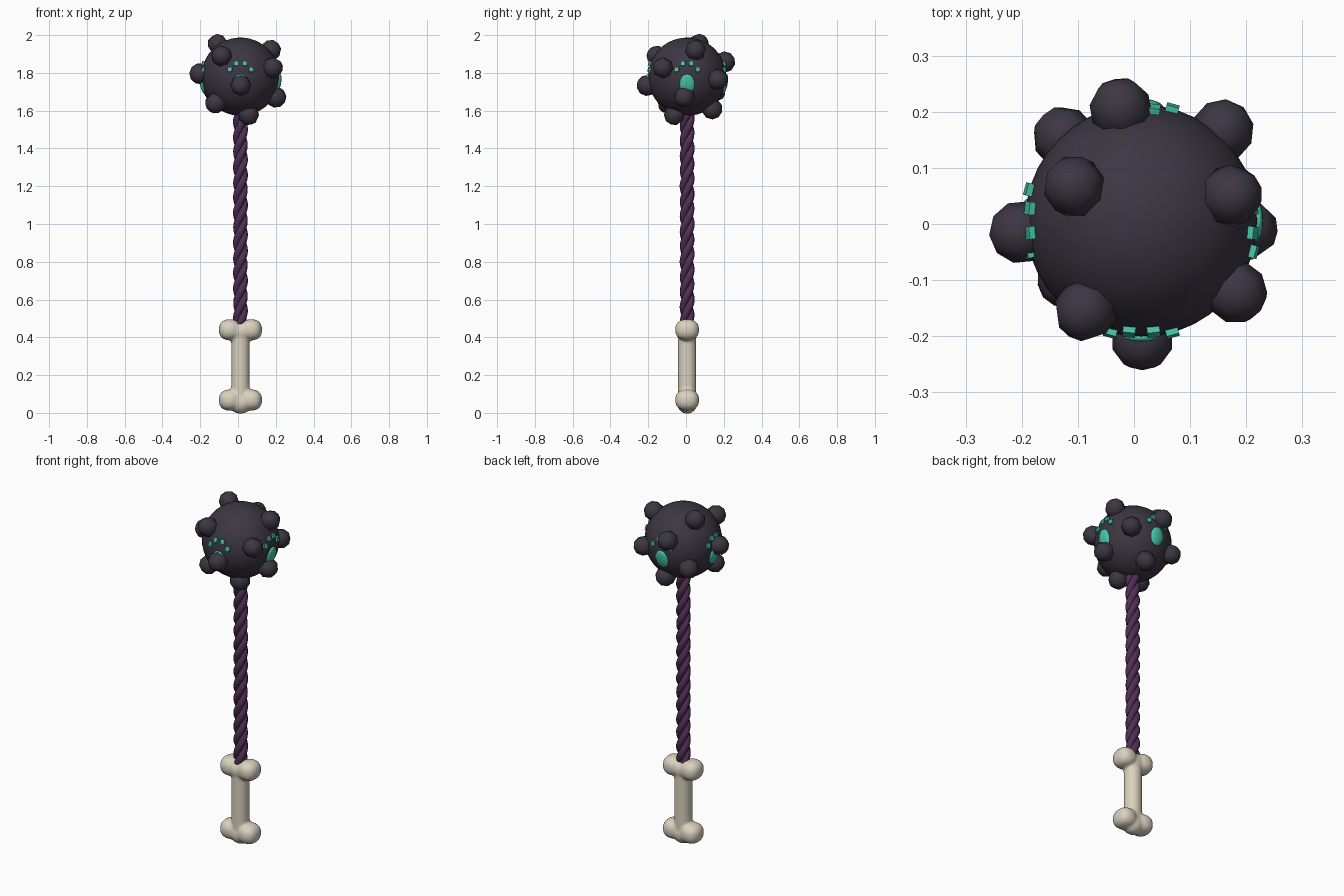
import bpy, bmesh, math
from mathutils import Vector, Matrix

if "Cube" in bpy.data.objects:
    bpy.data.objects.remove(bpy.data.objects["Cube"])

AX, AY = 0.013, 0.006            # the axis sits slightly off the bounding-box centre
BALL = Vector((AX, AY, 1.78))
R = 0.207


def material(name, rgb):
    m = bpy.data.materials.new(name)
    m.diffuse_color = (*rgb, 1)
    m.use_nodes = True
    m.node_tree.nodes["Principled BSDF"].inputs["Base Color"].default_value = m.diffuse_color
    return m


DARK = material("dark_iron", (0.045, 0.037, 0.053))
PURPLE = material("purple_rope", (0.085, 0.029, 0.092))
BONE = material("bone_ivory", (0.70, 0.64, 0.52))
TEAL = material("teal_paint", (0.062, 0.55, 0.39))


def finish(bm, name, mat, smooth=True):
    me = bpy.data.meshes.new(name)
    bm.to_mesh(me)
    bm.free()
    ob = bpy.data.objects.new(name, me)
    bpy.context.collection.objects.link(ob)
    me.materials.append(mat)
    for p in me.polygons:
        p.use_smooth = smooth
    return ob


def on_ball(az, el, dist):
    """Frame on the ball: local z points outward, local y points up."""
    n = Vector((math.cos(el) * math.cos(az), math.cos(el) * math.sin(az), math.sin(el)))
    side = Vector((0, 0, 1)).cross(n).normalized()
    up = n.cross(side)
    rot = Matrix((side, up, n)).transposed().to_4x4()
    return Matrix.Translation(BALL + n * dist) @ rot


# ball head
bm = bmesh.new()
bmesh.ops.create_uvsphere(bm, u_segments=40, v_segments=24, radius=R,
                          matrix=Matrix.Translation(BALL))
finish(bm, "ball_head", DARK)

# studs in a golden-angle spiral over the ball
bm = bmesh.new()
for i in range(1, 14):
    el = math.asin(1 - 2 * (i + 0.5) / 14)
    az = math.radians(153 - 137.508 * (i - 1))
    bmesh.ops.create_uvsphere(bm, u_segments=8, v_segments=5, radius=0.056,
                              matrix=on_ball(az, el, 0.217))
finish(bm, "studs", DARK)

# paw prints on four sides: one oval pad and four toes each
pads, toes = bmesh.new(), bmesh.new()
for k in range(4):
    az = k * math.pi / 2
    bmesh.ops.create_uvsphere(pads, u_segments=16, v_segments=10, radius=1,
                              matrix=on_ball(az, -0.195, R - 0.004)
                              @ Matrix.Diagonal((0.041, 0.054, 0.015, 1)))
    for da, el in ((-0.27, 0.18), (-0.11, 0.335), (0.11, 0.335), (0.27, 0.18)):
        bmesh.ops.create_cube(toes, size=1, matrix=on_ball(az + da, el, R + 0.001)
                              @ Matrix.Diagonal((0.023, 0.026, 0.018, 1)))
finish(pads, "paw_pads", TEAL)
finish(toes, "paw_toes", TEAL, smooth=False)

# twisted rope shaft of three strands
cu = bpy.data.curves.new("rope_shaft", 'CURVE')
cu.dimensions = '3D'
cu.bevel_depth = 0.0205
cu.bevel_resolution = 2
cu.use_fill_caps = True
Z0, Z1, PITCH, STEPS = 0.46, 1.60, 0.24, 110
for s in range(3):
    sp = cu.splines.new('POLY')
    sp.points.add(STEPS)
    for i, p in enumerate(sp.points):
        z = Z0 + (Z1 - Z0) * i / STEPS
        a = 2 * math.pi * (s / 3 + (z - Z0) / PITCH)
        p.co = (AX + 0.019 * math.cos(a), AY + 0.019 * math.sin(a), z, 1)
cu.materials.append(PURPLE)
rope = bpy.data.objects.new("rope_shaft", cu)
bpy.context.collection.objects.link(rope)
bpy.context.view_layer.objects.active = rope
rope.select_set(True)
bpy.ops.object.convert(target='MESH')
rope = bpy.context.object
for p in rope.data.polygons:
    p.use_smooth = True

# bone handle: shaft and knobs fused into one smooth skin
bm = bmesh.new()


def blob(x, z, rx, ry, rz, power=1.0):
    vs = bmesh.ops.create_uvsphere(bm, u_segments=24, v_segments=16, radius=1)["verts"]
    for v in vs:
        c = [math.copysign(abs(t) ** power, t) for t in v.co]
        v.co = (AX + x + c[0] * rx, AY + c[1] * ry, z + c[2] * rz)


bmesh.ops.create_cone(bm, cap_ends=True, segments=24, radius1=0.049, radius2=0.049,
                      depth=0.40, matrix=Matrix.Translation((AX, AY, 0.25)))
for sx in (-1, 1):
    blob(sx * 0.057, 0.440, 0.058, 0.064, 0.056, 0.85)
    blob(sx * 0.057, 0.068, 0.058, 0.064, 0.056, 0.85)
blob(0, 0.055, 0.062, 0.055, 0.060)
blob(0, 0.430, 0.060, 0.055, 0.056)
bone = finish(bm, "bone_handle", BONE)
rm = bone.modifiers.new("fuse", 'REMESH')
rm.mode = 'VOXEL'
rm.voxel_size = 0.007
rm.use_smooth_shade = True
sm = bone.modifiers.new("soften", 'SMOOTH')
sm.factor = 0.5
sm.iterations = 10
